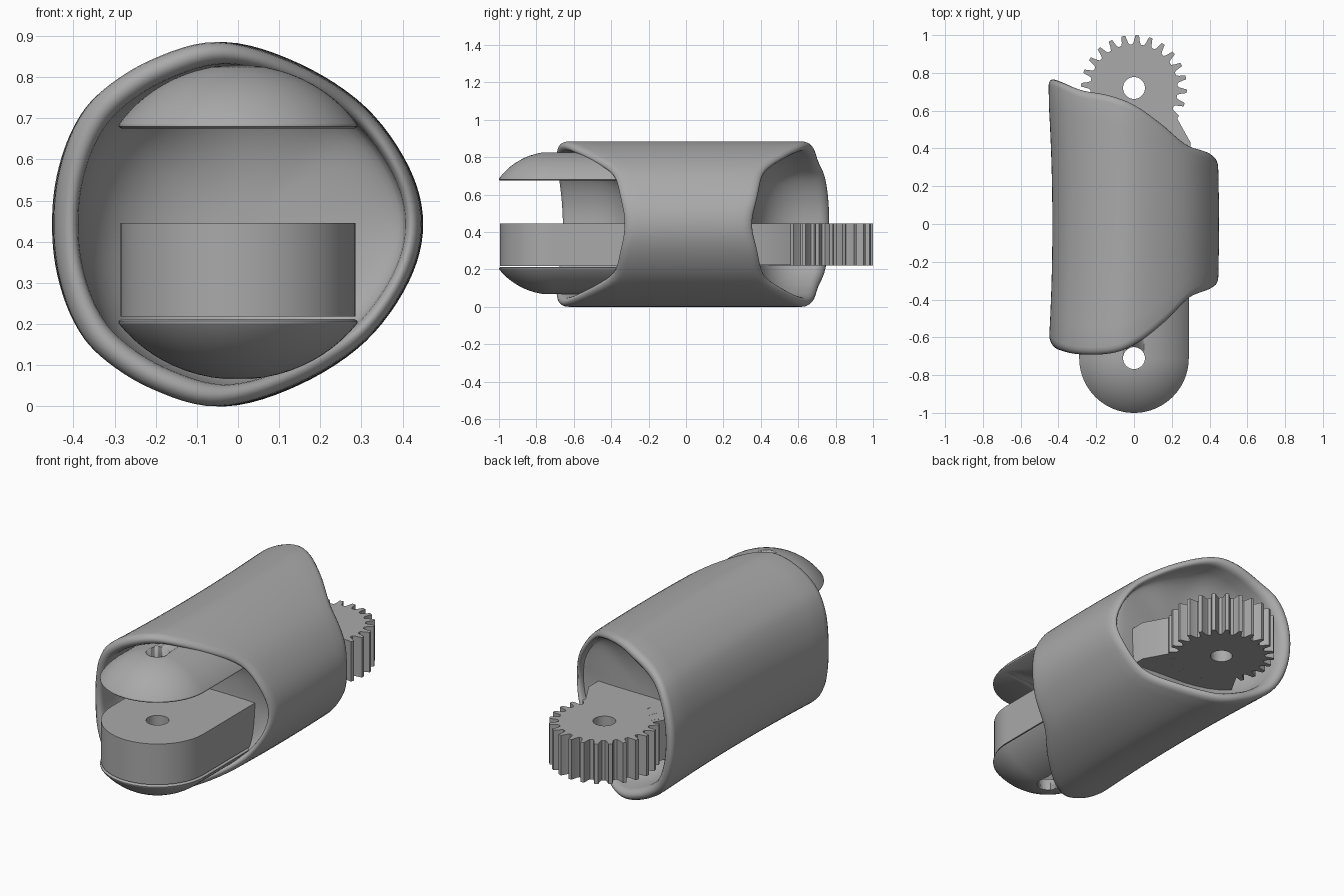
import bpy, bmesh, math
from math import sin, cos, pi, sqrt

cube = bpy.data.objects.get("Cube")
if cube:
    bpy.data.objects.remove(cube)

grey = bpy.data.materials.new("plain grey")
grey.use_nodes = True
GREY = (0.40, 0.40, 0.40, 1)
grey.diffuse_color = GREY
grey.node_tree.nodes["Principled BSDF"].inputs["Base Color"].default_value = GREY

MID_Z = 0.4425
FRONT_Y, BACK_Y = -0.71, 0.72      # hinge axes
HOLE = 0.058


def finish(name, bm, angle=35):
    bmesh.ops.recalc_face_normals(bm, faces=bm.faces)
    mesh = bpy.data.meshes.new(name)
    bm.to_mesh(mesh)
    bm.free()
    mesh.materials.append(grey)
    ob = bpy.data.objects.new(name, mesh)
    bpy.context.collection.objects.link(ob)
    bpy.ops.object.select_all(action="DESELECT")
    ob.select_set(True)
    bpy.context.view_layer.objects.active = ob
    bpy.ops.object.shade_smooth_by_angle(angle=math.radians(angle))
    return ob


def loft(name, rings, angle=35):
    """Skin closed rings of equal length and cap both ends."""
    bm = bmesh.new()
    loops = [[bm.verts.new(p) for p in ring] for ring in rings]
    n = len(loops[0])
    for a, b in zip(loops, loops[1:]):
        for i in range(n):
            j = (i + 1) % n
            bm.faces.new((a[i], a[j], b[j], b[i]))
    bm.faces.new(loops[0])
    bm.faces.new(loops[-1][::-1])
    return finish(name, bm, angle)


def prism(name, outline, z0, z1):
    return loft(name, [[(x, y, z) for x, y in outline] for z in (z0, z1)])


def circle(r, cy, n=48):
    return [(r * cos(2 * pi * i / n), cy + r * sin(2 * pi * i / n)) for i in range(n)]


def drill(ob, cy):
    """Cut the pin hole and discard the cutter."""
    cutter = prism("pin_cutter", circle(HOLE, cy), -0.5, 1.5)
    cutter.hide_render = True
    mod = ob.modifiers.new("pin_hole", "BOOLEAN")
    mod.operation, mod.solver, mod.object = "DIFFERENCE", "EXACT", cutter
    bpy.context.view_layer.objects.active = ob
    bpy.ops.object.modifier_apply(modifier=mod.name)
    bpy.data.objects.remove(cutter)


def hermite(pts, x):
    """Smooth curve through sorted points."""
    x = min(max(x, pts[0][0]), pts[-1][0])
    k = 0
    while k < len(pts) - 2 and x > pts[k + 1][0]:
        k += 1

    def slope(i):
        a, b = pts[max(i - 1, 0)], pts[min(i + 1, len(pts) - 1)]
        return (b[1] - a[1]) / (b[0] - a[0])
    (xa, ya), (xb, yb) = pts[k], pts[k + 1]
    h = xb - xa
    t = (x - xa) / h
    return (ya * (2*t**3 - 3*t*t + 1) + yb * (3*t*t - 2*t**3)
            + h * (slope(k) * (t**3 - 2*t*t + t) + slope(k + 1) * (t**3 - t*t)))


def catmull_closed(pts, steps):
    out, n = [], len(pts)
    for i in range(n):
        p = [pts[(i + d) % n] for d in (-1, 0, 1, 2)]
        for s in range(steps):
            t = s / steps
            out.append(tuple(0.5 * (2*b + (c - a)*t + (2*a - 5*b + 4*c - d)*t*t
                                    + (3*b - a - 3*c + d)*t**3) for a, b, c, d in zip(*p)))
    return out


# Shell: egg-shaped tube, slanted wavy ends, rounded rims, hollowed bowls
upper = [(-0.452, 0), (-0.44, 0.12), (-0.40, 0.235), (-0.335, 0.32), (-0.21, 0.40),
         (-0.05, 0.4425), (0.13, 0.39), (0.29, 0.285), (0.395, 0.14), (0.43, 0)]
section = catmull_closed(upper + [(x, -h) for x, h in upper[-2:0:-1]], 6)
front_edge = [(-0.45, -0.63), (-0.40, -0.665), (-0.285, -0.69), (-0.10, -0.68), (0.03, -0.62),
              (0.165, -0.51), (0.285, -0.39), (0.39, -0.345), (0.43, -0.32)]
back_edge = [(-0.45, 0.775), (-0.38, 0.75), (-0.285, 0.71), (-0.13, 0.68), (0, 0.63),
             (0.14, 0.53), (0.27, 0.42), (0.39, 0.375), (0.43, 0.34)]
inner = [(0.01 + (x + 0.01) * 0.9, z * 0.88) for x, z in section]
ROUND = 0.04


def bow(y):
    return 0.02 * max(0, 1 - (y / 0.65) ** 2)


def end_rings(edge, sign, floor):
    """Rings from the bowl centre out over the rim to the outer wall."""
    rings = []
    for k in range(1, 13):
        s = sin(k / 12 * pi / 2)
        ring = []
        for x, z in inner:
            rim = hermite(edge, x) - sign * ROUND
            y = floor + (rim - floor) * (1 - (1 - s**2.5) ** 0.4)
            ring.append((0.01 + (x - 0.01) * s, y, MID_Z + z * s))
        rings.append(ring)
    for k in range(1, 9):
        w = (1 - cos(pi * k / 8)) / 2
        ring = []
        for (xi, zi), (xo, zo) in zip(inner, section):
            x, z = xi + (xo - xi) * w, zi + (zo - zi) * w
            y = hermite(edge, x) - sign * ROUND * (1 - sin(pi * k / 8))
            ring.append((x + bow(y) * w, y, MID_Z + z))
        rings.append(ring)
    return rings


front = end_rings(front_edge, -1, -0.25)
back = end_rings(back_edge, 1, 0.35)
wall = []
for k in range(1, 12):
    ring = []
    for (x, z), a, b in zip(section, front[-1], back[-1]):
        y = a[1] + (b[1] - a[1]) * k / 12
        ring.append((x + bow(y), y, MID_Z + z))
    wall.append(ring)
loft("shell", front + wall + back[::-1], 50)


# Front hinge: rounded lug plus two domed cheeks
def stadium(r, end=-0.2, n=40):
    arc = [(r * cos(pi + pi * i / n), FRONT_Y + r * sin(pi + pi * i / n)) for i in range(n + 1)]
    return arc + [(r, end), (-r, end)]


def cheek(name, base_z, height, lip, r=0.29):
    """Cap of a sphere stretched backwards, with a thin lip at its base."""
    big = (r * r + height * height) / (2 * abs(height))
    side = 1 if height > 0 else -1
    rings = [[(x, y, base_z) for x, y in stadium(r - 0.006)],
             [(x, y, base_z + side * lip / 2) for x, y in stadium(r)]]
    for k in range(14):
        rr = r * cos(k / 14 * pi / 2)
        z = base_z + side * (lip + (sqrt(big * big - rr * rr) - big + abs(height)) * (1 - lip / abs(height)))
        rings.append([(x, y, z) for x, y in stadium(rr)])
    ob = loft(name, rings, 40)
    drill(ob, FRONT_Y)


cheek("upper_cheek", 0.675, 0.155, 0.01)
cheek("lower_cheek", 0.212, -0.147, 0.01)
lug = prism("front_lug", stadium(0.285), 0.218, 0.445)
drill(lug, FRONT_Y)

# Rear gear: toothed wheel on a tapering arm
TEETH, ROOT, TIP = 24, 0.232, 0.28
teeth = []
for i in range(TEETH):
    mid = pi / 2 - math.radians(3.5) + 2 * pi * i / TEETH
    for da, r in ((-0.095, ROOT), (-0.068, ROOT + 0.012), (-0.034, TIP), (0.034, TIP),
                  (0.068, ROOT + 0.012), (0.095, ROOT)):
        teeth.append((r * cos(mid + da), BACK_Y + r * sin(mid + da)))
drill(prism("gear", teeth, 0.222, 0.445), BACK_Y)
drill(prism("gear_arm", [(-0.3, 0.28), (0.3, 0.28), (0.3, 0.43), (0.2, 0.61),
                         (-0.2, 0.61), (-0.3, 0.43)], 0.2225, 0.4445), BACK_Y)
